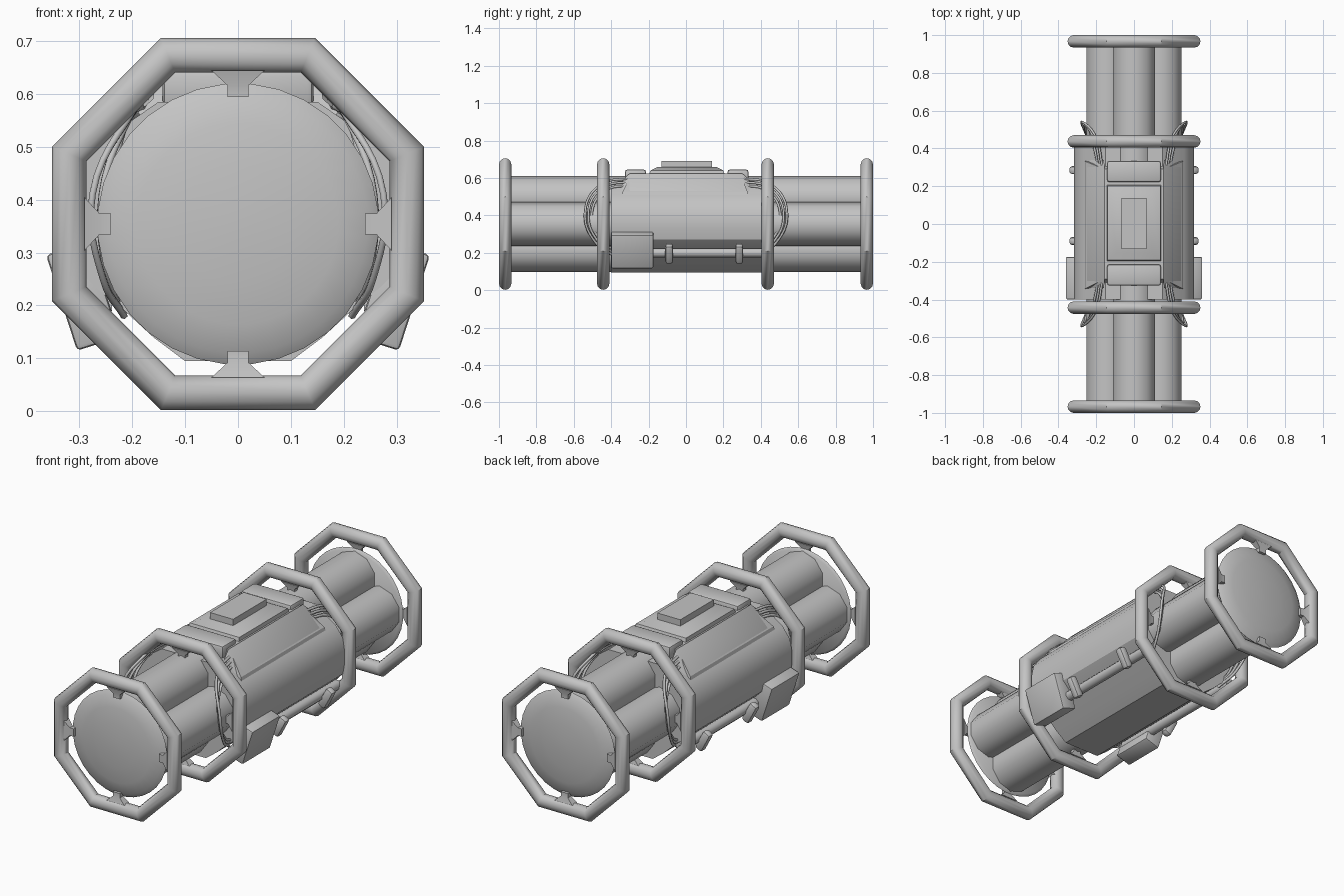
import bpy, bmesh, math
from mathutils import Matrix, Vector

cube = bpy.data.objects.get("Cube")
if cube:
    bpy.data.objects.remove(cube)

grey = bpy.data.materials.new("hull grey")
grey.use_nodes = True
colour = (0.55, 0.55, 0.55, 1)
grey.diffuse_color = colour
grey.node_tree.nodes["Principled BSDF"].inputs["Base Color"].default_value = colour

CZ = 0.354  # height of the long axis


def finish(name, bm, angle=40):
    bmesh.ops.recalc_face_normals(bm, faces=bm.faces)
    mesh = bpy.data.meshes.new(name)
    bm.to_mesh(mesh)
    bm.free()
    mesh.materials.append(grey)
    ob = bpy.data.objects.new(name, mesh)
    bpy.context.collection.objects.link(ob)
    bpy.ops.object.select_all(action="DESELECT")
    ob.select_set(True)
    bpy.context.view_layer.objects.active = ob
    bpy.ops.object.shade_smooth_by_angle(angle=math.radians(angle))
    return ob


def loft(name, loops, angle=40, closed=False):
    bm = bmesh.new()
    rows = [[bm.verts.new(p) for p in loop] for loop in loops]
    n = len(rows[0])
    pairs = list(zip(rows, rows[1:])) + ([(rows[-1], rows[0])] if closed else [])
    for a, b in pairs:
        for i in range(n):
            j = (i + 1) % n
            bm.faces.new((a[i], a[j], b[j], b[i]))
    if not closed:
        bm.faces.new(rows[0])
        bm.faces.new(rows[-1])
    return finish(name, bm, angle)


def circle(x, z, r, y, n):
    return [(x + r * math.cos(2 * math.pi * (i + 0.5) / n), y,
             z + r * math.sin(2 * math.pi * (i + 0.5) / n)) for i in range(n)]


def rod(name, x, z, r, y0, y1, n=12):
    return loft(name, [circle(x, z, r, y, n) for y in (y0, y1)], 50)


def rect(hx, y0, y1, z):
    return [(-hx, y0, z), (hx, y0, z), (hx, y1, z), (-hx, y1, z)]


def box(name, centre, size, tilt=0, bevel=0.0):
    bm = bmesh.new()
    bmesh.ops.create_cube(bm, size=1, matrix=Matrix.Translation(centre)
                          @ Matrix.Rotation(tilt, 4, "Y") @ Matrix.Diagonal((*size, 1)))
    if bevel:
        bmesh.ops.bevel(bm, geom=bm.edges[:], offset=bevel, segments=2,
                        affect="EDGES", profile=0.5)
    return finish(name, bm)


def cable(name, points, radius):
    curve = bpy.data.curves.new(name, "CURVE")
    curve.dimensions = "3D"
    curve.bevel_depth = radius
    curve.bevel_resolution = 1
    curve.resolution_u = 6
    spline = curve.splines.new("BEZIER")
    spline.bezier_points.add(len(points) - 1)
    for bp, p in zip(spline.bezier_points, points):
        bp.co = p
        bp.handle_left_type = bp.handle_right_type = "AUTO"
    curve.materials.append(grey)
    ob = bpy.data.objects.new(name, curve)
    bpy.context.collection.objects.link(ob)


# Octagonal guard rings with wedge mounts on the four sides
for k, y in enumerate((-0.967, -0.443, 0.437, 0.967)):
    loops = []
    for i in range(8):
        a = math.pi / 4 * (i + 0.5)
        loop = []
        for j in range(12):
            t = 2 * math.pi * j / 12
            r = (0.319 + 0.033 * math.cos(t)) / math.cos(math.pi / 8)
            loop.append((r * math.cos(a), y + 0.033 * math.sin(t), CZ + r * math.sin(a)))
        loops.append(loop)
    loft(f"guard_ring_{k}", loops, 35, closed=True)
    for q in range(4):
        turn = Matrix.Translation((0, y, CZ)) @ Matrix.Rotation(q * math.pi / 2, 4, "Y")
        loft(f"ring_mount_{k}_{q}", [
            [turn @ Vector(p) for p in rect(hw, -d, d, h)]
            for hw, d, h in ((0.02, 0.012, 0.24), (0.02, 0.012, 0.262), (0.05, 0.02, 0.29))])

# Domed end plates
for s, side in ((-1, "front"), (1, "back")):
    loft(f"{side}_end_dome", [circle(0, CZ, r, s * y, 32) for r, y in (
        (0.255, 0.938), (0.266, 0.95), (0.245, 0.964), (0.19, 0.977),
        (0.11, 0.986), (0.03, 0.99))], 60)

# Four long tubes in a cross, joined by a core
for q, side in enumerate(("left", "top", "right", "bottom")):
    a = q * math.pi / 2
    rod(f"{side}_tube", 0.14 * math.cos(a), CZ + 0.14 * math.sin(a), 0.117, -0.95, 0.95, 10)
rod("core", 0, CZ, 0.12, -0.94, 0.94)

# Main body: mirrored half profile swept along y
half = [(0.1, 0.095), (0.16, 0.14), (0.22, 0.195), (0.27, 0.235), (0.305, 0.27),
        (0.318, 0.33), (0.318, 0.39), (0.305, 0.45), (0.265, 0.505), (0.15, 0.585)]
profile = half + [(-x, z) for x, z in reversed(half)]
loft("main_body", [[(x, y, z) for x, z in profile] for y in (-0.40, 0.41)], 30)

# Sloping upper housing and its raised top
loft("upper_housing", [rect(0.262, -0.345, 0.335, 0.5), rect(0.255, -0.34, 0.33, 0.525),
                       rect(0.155, -0.29, 0.29, 0.622)], 20)
loft("raised_cover", [rect(0.145, -0.2, 0.21, 0.61), rect(0.14, -0.19, 0.2, 0.64),
                      rect(0.09, -0.155, 0.165, 0.658)])
box("top_plate", (0, 0.003, 0.67), (0.13, 0.27, 0.04))
for y in (-0.27, 0.278):
    box("top_end_block", (0, y, 0.61), (0.285, 0.112, 0.07), 0, 0.012)

for s, side in ((1, "left"), (-1, "right")):
    # Sloping side panels with a narrow gap to the top
    loft(f"{side}_shoulder_panel", [
        [(s * x0, -y, z0), (s * x1, 1 - y - 1, z1), (s * x1, y, z1), (s * x0, y, z0)]
        for x0, z0, x1, z1, y in ((0.262, 0.5, 0.16, 0.59, 0.34),
                                  (0.25, 0.53, 0.155, 0.625, 0.3))])
    # Lower rail, clamps and equipment box
    rod(f"{side}_lower_rail", s * 0.262, 0.2, 0.026, -0.38, 0.42, 8)
    box(f"{side}_equipment_box", (s * 0.293, -0.287, 0.218), (0.085, 0.225, 0.19),
        s * math.radians(18), 0.008)
    for y in (-0.09, 0.285):
        box(f"{side}_rail_clamp", (s * 0.302, y, 0.195), (0.045, 0.042, 0.11),
            s * math.radians(28), 0.015)
    # Looping cables around the inner rings
    for e, end in ((-1, "front"), (1, "back")):
        for k in range(3):
            d = 0.018 * k
            cable(f"{side}_{end}_cable_{k}", [
                (s * (0.165 + d / 2), e * 0.28, 0.6 - d),
                (s * (0.2 + d / 2), e * (0.455 - d / 2), 0.565 - d),
                (s * (0.275 - d), e * (0.54 - d), 0.41),
                (s * (0.255 - d / 2), e * (0.48 - d), 0.25),
                (s * (0.215 + d / 2), e * 0.38, 0.18 + d)], 0.007)
